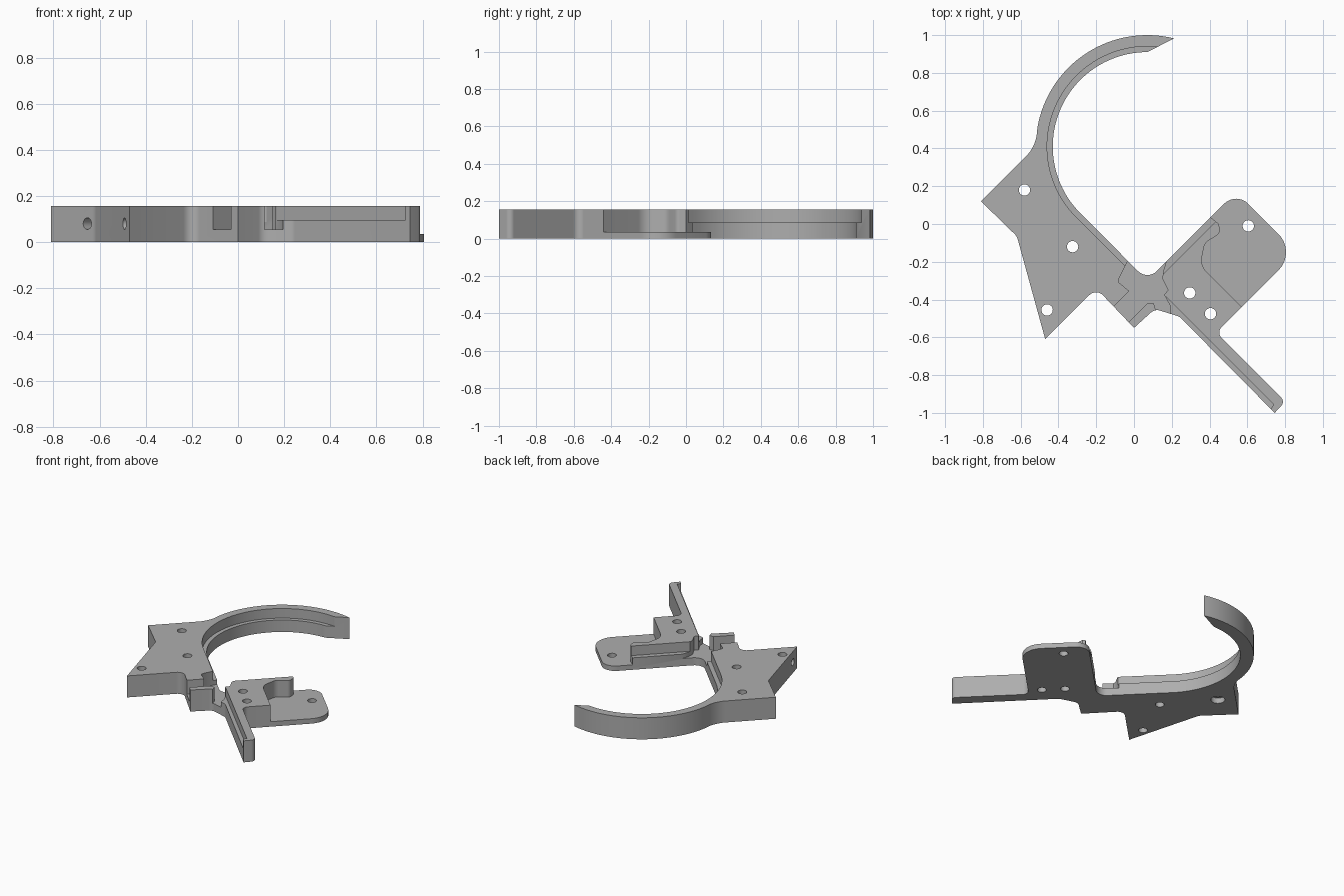
import bpy, bmesh, math
from mathutils import Vector, Matrix

old = bpy.data.objects.get("Cube")
if old:
    bpy.data.objects.remove(old, do_unlink=True)

H = 0.157                      # full thickness
C = Vector((0.07, 0.41))       # centre of the curved guard

metal = bpy.data.materials.new("grey metal")
metal.use_nodes = True
metal.diffuse_color = (0.42, 0.42, 0.42, 1)
metal.node_tree.nodes["Principled BSDF"].inputs["Base Color"].default_value = (0.42, 0.42, 0.42, 1)


def arc(radius, start, end, steps):
    """Points on a circle round the guard centre, angles in degrees."""
    angles = [math.radians(start + (end - start) * i / steps) for i in range(steps + 1)]
    return [(C.x + radius * math.cos(a), C.y + radius * math.sin(a)) for a in angles]


def rounded(points, steps=8):
    """Outline with a fillet at each point that has a third value, the radius."""
    out = []
    for i, p in enumerate(points):
        here = Vector(p[:2])
        if len(p) < 3:
            out.append(here)
            continue
        a = (Vector(points[i - 1][:2]) - here).normalized()
        b = (Vector(points[(i + 1) % len(points)][:2]) - here).normalized()
        half = a.angle(b) / 2
        mid = here + (a + b).normalized() * (p[2] / math.sin(half))
        reach = p[2] / math.tan(half)
        first, last = here + a * reach - mid, here + b * reach - mid
        for k in range(steps + 1):
            t = k / steps
            swing = first.angle(last)
            v = (first * math.sin((1 - t) * swing) + last * math.sin(t * swing)) / math.sin(swing)
            out.append(mid + v)
    return out


def add_object(name, bm):
    bmesh.ops.recalc_face_normals(bm, faces=bm.faces)
    mesh = bpy.data.meshes.new(name)
    bm.to_mesh(mesh)
    bm.free()
    mesh.materials.append(metal)
    obj = bpy.data.objects.new(name, mesh)
    bpy.context.collection.objects.link(obj)
    return obj


def prism(name, points, z0, z1):
    bm = bmesh.new()
    face = bm.faces.new([bm.verts.new((p[0], p[1], z0)) for p in rounded(points)])
    grown = bmesh.ops.extrude_face_region(bm, geom=[face])
    top = [v for v in grown["geom"] if isinstance(v, bmesh.types.BMVert)]
    bmesh.ops.translate(bm, verts=top, vec=(0, 0, z1 - z0))
    return add_object(name, bm)


def rod(name, centre, radius, depth, direction=(0, 0, 1)):
    bm = bmesh.new()
    turn = Vector((0, 0, 1)).rotation_difference(Vector(direction)).to_matrix().to_4x4()
    bmesh.ops.create_cone(bm, cap_ends=True, segments=28, radius1=radius, radius2=radius,
                          depth=depth, matrix=Matrix.Translation(centre) @ turn)
    return add_object(name, bm)


def cut(target, cutter):
    cutter.hide_render = True
    mod = target.modifiers.new("cut", 'BOOLEAN')
    mod.operation, mod.solver, mod.object = 'DIFFERENCE', 'EXACT', cutter
    bpy.ops.object.select_all(action='DESELECT')
    bpy.context.view_layer.objects.active = target
    target.select_set(True)
    bpy.ops.object.modifier_apply(modifier=mod.name)
    bpy.data.objects.remove(cutter, do_unlink=True)


# Whole frame: body, curved guard, bridge, grip pad and arm
outline = [(-0.81, 0.12), (-0.52, 0.41, 0.2)]
outline += arc(0.59, 170, 76, 32)
outline += arc(0.5, 90, 225, 44)
outline += [(0.071, -0.299, 0.07), (0.541, 0.171, 0.09), (0.861, -0.149, 0.135),
            (0.435, -0.575, 0.04), (0.8, -0.94, 0.03), (0.745, -1.0),
            (0.24, -0.49, 0.05), (0.11, -0.45, 0.05), (0, -0.55),
            (-0.2, -0.34, 0.05), (-0.47, -0.61), (-0.62, -0.065, 0.06)]
frame = prism("frame", outline, 0, H)
top = H + 0.1

# Thin grip pad beside the raised block
pad = [(0.4, 0.04), (0.45, 0), (0.455, -0.05, 0.03), (0.375, -0.1, 0.05), (0.35, -0.22, 0.09),
       (0.6, -0.47), (0.9, -0.4), (0.9, 0.3), (0.4, 0.3)]
cut(frame, prism("pad_cutter", pad, 0.036, top))

# Low bridge channel between body and grip block
bridge = [(0, -0.15), (-0.035, -0.2), (-0.08, -0.29), (-0.08, -0.31), (-0.025, -0.355),
          (-0.16, -0.49), (-0.07, -0.56), (0.07, -0.42), (0.105, -0.42), (0.135, -0.53),
          (0.2, -0.53), (0.19, -0.43), (0.16, -0.375), (0.18, -0.35), (0.15, -0.29),
          (0.155, -0.25), (0.2, -0.1)]
cut(frame, prism("bridge_cutter", bridge, 0.055, top))

# Ledge inside the guard and along the body
ledge = arc(0.53, 84, 225, 44) + [(-0.04, -0.23), (0.04, -0.15), (0.07, 0.41), (0.2, 0.85)]
cut(frame, prism("guard_ledge_cutter", ledge, 0.087, top))

# Ledge along the grip block
strip = [(0.11, -0.31), (0.47, 0.05), (0.4, 0.1), (0.05, -0.25)]
cut(frame, prism("grip_ledge_cutter", strip, 0.087, top))

# Ledge along the arm, stopping at its end
strip = [(0.17, -0.385), (0.74, -0.955), (0.7, -1.02), (0.15, -0.47)]
cut(frame, prism("arm_ledge_cutter", strip, 0.095, top))

# Pin holes through the plate
holes = [(-0.58, 0.18), (-0.325, -0.12), (-0.46, -0.455),
         (0.295, -0.365), (0.405, -0.475), (0.605, -0.01)]
for x, y in holes:
    cut(frame, rod("hole_cutter", (x, y, 0.08), 0.03, 0.5))
# Wider recess under the rear hole
cut(frame, rod("recess_cutter", (-0.58, 0.18, 0), 0.047, 0.08))
# Side screw holes in the body
cut(frame, rod("screw_cutter", (-0.66, -0.04, 0.08), 0.025, 0.24, (1, 1, 0)))
cut(frame, rod("screw_cutter", (-0.49, -0.53, 0.08), 0.025, 0.06, (1, 0.25, 0)))

bpy.ops.object.select_all(action='DESELECT')
bpy.context.view_layer.objects.active = frame
frame.select_set(True)
bpy.ops.object.shade_smooth_by_angle(angle=math.radians(30))
